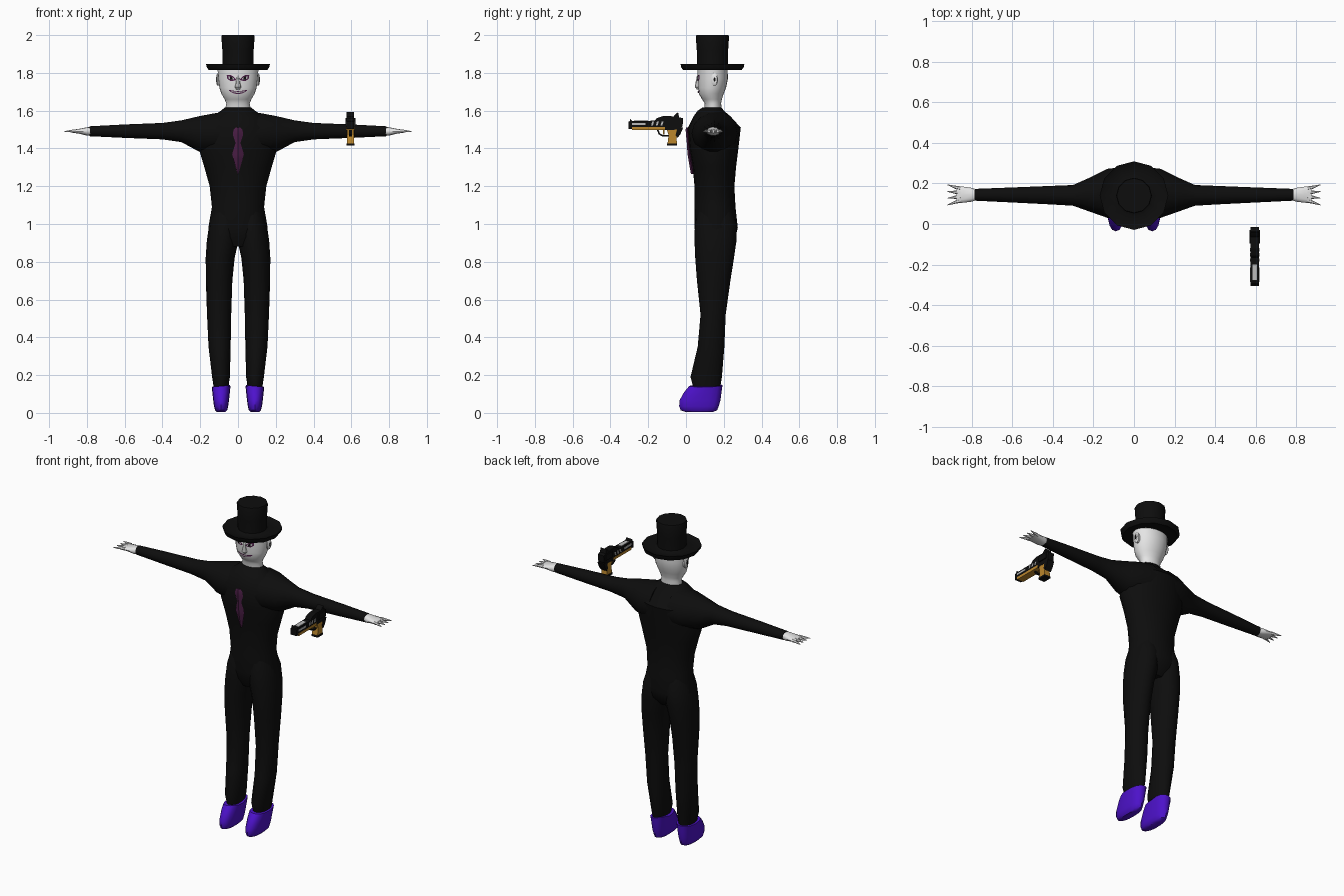
import bpy, bmesh, math
from mathutils import Vector
from mathutils.bvhtree import BVHTree


def colour(name, rgb):
    m = bpy.data.materials.new(name)
    m.diffuse_color = (*rgb, 1)
    return m


BLACK = colour("suit black", (0.004, 0.004, 0.004))
SKIN = colour("pale skin", (0.78, 0.78, 0.78))
PURPLE = colour("shoe purple", (0.075, 0.006, 0.6))
PLUM = colour("tie plum", (0.075, 0.014, 0.065))
GOLD = colour("gold", (0.5, 0.24, 0.025))
GREY = colour("grey metal", (0.5, 0.5, 0.5))


def finish(name, bm, mat, angle=40):
    bmesh.ops.recalc_face_normals(bm, faces=bm.faces)
    me = bpy.data.meshes.new(name)
    bm.to_mesh(me)
    bm.free()
    me.materials.append(mat)
    for p in me.polygons:
        p.use_smooth = True
    me.set_sharp_from_angle(angle=math.radians(angle))
    ob = bpy.data.objects.new(name, me)
    bpy.context.collection.objects.link(ob)
    return ob


def loft(name, rings, mat, axis="z", n=16, power=1.0, side=1, angle=40, tweak=None):
    """Each ring is (position, a_min, a_max, b_min, b_max) across the axis."""
    bm = bmesh.new()
    loops = []
    for t, a0, a1, b0, b1 in rings:
        loop = []
        for i in range(n):
            w = 2 * math.pi * i / n
            c, s = round(math.cos(w), 6), round(math.sin(w), 6)
            c = math.copysign(abs(c) ** power, c)
            s = math.copysign(abs(s) ** power, s)
            a, b = (a0 + a1 + (a1 - a0) * c) / 2, (b0 + b1 + (b1 - b0) * s) / 2
            co = {"z": (a, b, t), "x": (t, a, b), "y": (a, t, b)}[axis]
            co = Vector((co[0] * side, co[1], co[2]))
            if tweak:
                tweak(co)
            loop.append(bm.verts.new(co))
        loops.append(loop)
    for l0, l1 in zip(loops, loops[1:]):
        for i in range(n):
            j = (i + 1) % n
            bm.faces.new((l0[i], l0[j], l1[j], l1[i]))
    bm.faces.new(loops[0])
    bm.faces.new(loops[-1])
    return finish(name, bm, mat, angle)


def slab(name, pts, x0, x1, mat):
    """Side outline in (y, z), extruded across x."""
    bm = bmesh.new()
    f = bm.faces.new([bm.verts.new((x0, y, z)) for y, z in pts])
    ext = bmesh.ops.extrude_face_region(bm, geom=[f])
    verts = [v for v in ext["geom"] if isinstance(v, bmesh.types.BMVert)]
    bmesh.ops.translate(bm, verts=verts, vec=(x1 - x0, 0, 0))
    return finish(name, bm, mat, 20)


def box(name, y0, y1, z0, z1, half, mat):
    return slab(name, [(y0, z0), (y1, z0), (y1, z1), (y0, z1)], GX - half, GX + half, mat)


def sym(rows):
    return [(z, -x, x, y0, y1) for z, x, y0, y1 in rows]


# Jacket body
loft("jacket_body", sym([
    (0.88, 0.10, 0.08, 0.22), (0.93, 0.15, 0.055, 0.262), (0.98, 0.157, 0.045, 0.274),
    (1.09, 0.138, 0.045, 0.262), (1.20, 0.150, 0.045, 0.256), (1.30, 0.178, 0.036, 0.265),
    (1.39, 0.205, 0.02, 0.276), (1.51, 0.195, 0.01, 0.290), (1.57, 0.135, 0.04, 0.235),
    (1.60, 0.09, 0.062, 0.20), (1.617, 0.07, 0.088, 0.188)]), BLACK, n=20)


# Shoe opening rises at the front and heel
def shoe_top(co):
    if co.z > 0.14:
        co.z += 0.018 * math.cos(2 * math.atan2(co.x / 0.5, co.y - 0.09))


for side, tag in ((1, "left"), (-1, "right")):
    # Sleeves, flaring into the shoulders
    loft(tag + "_sleeve", [
        (0.06, 0.03, 0.28, 1.37, 1.598), (0.13, 0.03, 0.272, 1.37, 1.588),
        (0.21, 0.058, 0.232, 1.383, 1.572), (0.30, 0.09, 0.192, 1.432, 1.55),
        (0.40, 0.096, 0.188, 1.447, 1.536), (0.60, 0.106, 0.180, 1.455, 1.528),
        (0.785, 0.115, 0.173, 1.464, 1.518)], BLACK, "x", 14, side=side)
    # Hands with pointed, splayed fingers
    loft(tag + "_palm", [
        (0.775, 0.118, 0.17, 1.468, 1.514), (0.80, 0.110, 0.178, 1.468, 1.512),
        (0.84, 0.105, 0.184, 1.478, 1.504), (0.875, 0.103, 0.187, 1.483, 1.499)],
        SKIN, "x", 12, power=0.8, side=side)
    for i in range(4):
        base, tip = 0.114 + 0.0205 * i, 0.094 + 0.033 * i
        loft(f"{tag}_finger_{i + 1}", [
            (0.855, base - 0.010, base + 0.010, 1.481, 1.503),
            (0.88, base * 0.7 + tip * 0.3 - 0.008, base * 0.7 + tip * 0.3 + 0.008, 1.484, 1.500),
            (0.918, tip - 0.002, tip + 0.002, 1.488, 1.492)], SKIN, "x", 6, side=side)
    # Trouser legs
    loft(tag + "_trouser_leg", [
        (0.13, 0.052, 0.128, 0.04, 0.18), (0.19, 0.043, 0.137, 0.024, 0.19),
        (0.35, 0.039, 0.156, 0.062, 0.203), (0.52, 0.036, 0.164, 0.077, 0.21),
        (0.70, 0.030, 0.170, 0.058, 0.235), (0.82, 0.018, 0.171, 0.049, 0.254),
        (0.91, -0.002, 0.165, 0.045, 0.267), (1.00, -0.01, 0.152, 0.047, 0.268),
        (1.08, 0.0, 0.13, 0.07, 0.24)], BLACK, side=side)
    # Shoes
    loft(tag + "_shoe", [
        (0.004, 0.068, 0.112, 0.0, 0.14), (0.014, 0.057, 0.121, -0.028, 0.165),
        (0.035, 0.052, 0.127, -0.036, 0.173), (0.065, 0.048, 0.131, -0.035, 0.182),
        (0.11, 0.043, 0.136, -0.010, 0.188), (0.155, 0.040, 0.139, 0.017, 0.193)],
        PURPLE, n=16, power=0.85, side=side, tweak=shoe_top)
    # Ears
    loft(tag + "_ear", [
        (0.085, 0.135, 0.168, 1.735, 1.795), (0.108, 0.132, 0.17, 1.73, 1.80),
        (0.114, 0.14, 0.165, 1.74, 1.79)], SKIN, "x", 10, side=side)
    loft(tag + "_ear_hollow", [
        (0.113, 0.146, 0.156, 1.752, 1.778), (0.1155, 0.146, 0.156, 1.752, 1.778)],
        BLACK, "x", 8, side=side)

# Head and nose
head = loft("head", sym([
    (1.59, 0.07, 0.095, 0.19), (1.64, 0.062, 0.099, 0.186), (1.66, 0.071, 0.085, 0.19),
    (1.69, 0.088, 0.068, 0.20), (1.72, 0.098, 0.064, 0.212), (1.77, 0.105, 0.061, 0.222),
    (1.82, 0.108, 0.06, 0.22), (1.835, 0.09, 0.08, 0.20)]), SKIN, n=24)
loft("nose", sym([
    (1.712, 0.010, 0.058, 0.08), (1.724, 0.017, 0.047, 0.08), (1.745, 0.012, 0.050, 0.08),
    (1.785, 0.007, 0.058, 0.08)]), SKIN, n=8)

# Painted face plates, laid on the front of the head
tree = BVHTree.FromPolygons([v.co for v in head.data.vertices],
                            [p.vertices for p in head.data.polygons])


def plate(name, top, bottom, lift, mat, side=1):
    bm = bmesh.new()
    rows = []
    for row in (top, bottom):
        verts = []
        for x, z in row:
            hit = tree.ray_cast(Vector((x * side, -1, z)), Vector((0, 1, 0)))[0]
            verts.append(bm.verts.new((x * side, hit.y - lift, z)))
        rows.append(verts)
    for i in range(len(top) - 1):
        bm.faces.new((rows[0][i], rows[0][i + 1], rows[1][i + 1], rows[1][i]))
    ob = finish(name, bm, mat)
    if sum(p.normal.y for p in ob.data.polygons) > 0:
        ob.data.flip_normals()


for side, tag in ((1, "left"), (-1, "right")):
    plate(tag + "_eye_socket", [(0.010, 1.766), (0.025, 1.781), (0.042, 1.790), (0.060, 1.787)],
          [(0.012, 1.761), (0.025, 1.758), (0.042, 1.758), (0.058, 1.770)], 0.003, PLUM, side)
    plate(tag + "_eye_white", [(0.020, 1.770), (0.035, 1.780), (0.052, 1.781)],
          [(0.022, 1.765), (0.035, 1.763), (0.050, 1.770)], 0.005, GREY, side)
    plate(tag + "_pupil", [(0.029, 1.776), (0.036, 1.780), (0.043, 1.780)],
          [(0.029, 1.765), (0.036, 1.763), (0.043, 1.766)], 0.007, BLACK, side)
xs = [-0.048 + 0.012 * i for i in range(9)]
plate("lips", [(x, 1.704 + 3 * x * x) for x in xs],
      [(x, 1.688 + 8 * x * x) for x in xs], 0.003, PLUM)
plate("teeth", [(x * 0.8, 1.700 + 2 * x * x) for x in xs],
      [(x * 0.8, 1.694 + 4 * x * x) for x in xs], 0.005, GREY)

# Top hat
HY = 0.14
loft("top_hat", [(z, -r, r, HY - r, HY + r) for z, r in (
    (1.822, 0.10), (1.816, 0.155), (1.828, 0.165), (1.846, 0.169), (1.838, 0.155),
    (1.833, 0.10), (1.842, 0.082), (1.92, 0.083), (1.992, 0.088), (2.0, 0.085))],
    BLACK, n=12)

# Necktie
loft("necktie", sym([
    (1.512, 0.012, 0.000, 0.016), (1.50, 0.024, -0.002, 0.018), (1.47, 0.027, 0.000, 0.020),
    (1.43, 0.013, 0.004, 0.022), (1.37, 0.031, 0.008, 0.030), (1.345, 0.025, 0.012, 0.033),
    (1.265, 0.002, 0.026, 0.044)]), PLUM, n=4, angle=20)

# Floating pistol
GX = 0.595
slab("pistol_slide", [(-0.305, 1.503), (-0.305, 1.542), (-0.297, 1.545), (-0.294, 1.558),
                      (-0.286, 1.545), (-0.165, 1.547), (-0.155, 1.560), (-0.12, 1.572),
                      (-0.065, 1.570), (-0.055, 1.582), (-0.042, 1.592), (-0.036, 1.565),
                      (-0.015, 1.56), (-0.018, 1.52), (-0.03, 1.50), (-0.12, 1.497)],
     GX - 0.020, GX + 0.020, BLACK)
box("pistol_lower_rail", -0.285, -0.11, 1.497, 1.513, 0.022, GOLD)
box("pistol_barrel_plate", -0.285, -0.215, 1.525, 1.536, 0.0225, GREY)
box("pistol_top_plate", -0.275, -0.20, 1.535, 1.549, 0.012, GREY)
for i in range(3):
    y = -0.185 + 0.025 * i
    slab(f"pistol_mark_{i + 1}", [(y, 1.522), (y + 0.01, 1.522), (y + 0.016, 1.542),
                                  (y + 0.006, 1.542)], GX - 0.0225, GX + 0.0225, GREY)
box("pistol_rear_block", -0.095, -0.03, 1.525, 1.56, 0.026, BLACK)
slab("pistol_grip", [(-0.105, 1.51), (-0.025, 1.51), (-0.035, 1.48), (-0.05, 1.455),
                     (-0.048, 1.425), (-0.098, 1.425), (-0.092, 1.47)],
     GX - 0.019, GX + 0.019, GOLD)
box("pistol_grip_foot", -0.10, -0.047, 1.415, 1.427, 0.021, BLACK)
slab("pistol_grip_spine", [(-0.045, 1.51), (-0.015, 1.51), (-0.03, 1.475), (-0.045, 1.455),
                           (-0.055, 1.47)], GX - 0.022, GX + 0.022, BLACK)
slab("pistol_trigger_guard", [(-0.155, 1.50), (-0.145, 1.475), (-0.125, 1.463), (-0.09, 1.463),
                              (-0.09, 1.471), (-0.122, 1.471), (-0.138, 1.480), (-0.146, 1.50)],
     GX - 0.008, GX + 0.008, BLACK)
box("pistol_trigger", -0.122, -0.115, 1.475, 1.50, 0.004, GOLD)
